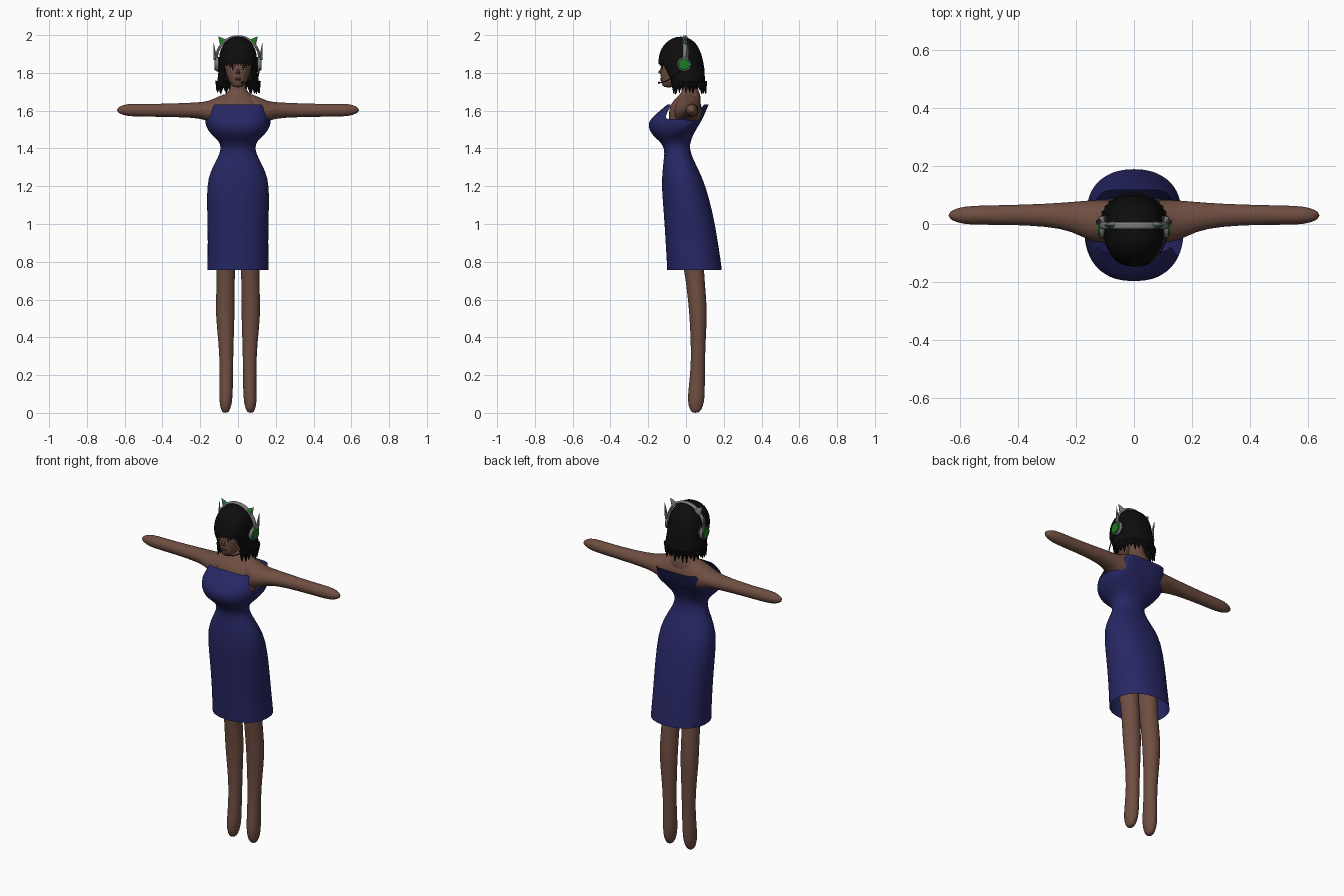
import bpy, bmesh, math, random
from mathutils import Vector
from mathutils.bvhtree import BVHTree

random.seed(4)
if "Cube" in bpy.data.objects:
    bpy.data.objects.remove(bpy.data.objects["Cube"])


def material(name, r, g, b):
    m = bpy.data.materials.new(name)
    m.use_nodes = True
    m.diffuse_color = (r, g, b, 1)
    node = next(n for n in m.node_tree.nodes if n.type == "BSDF_PRINCIPLED")
    node.inputs["Base Color"].default_value = (r, g, b, 1)
    node.inputs["Roughness"].default_value = 0.8
    return m


SKIN = material("brown skin", .16, .077, .054)
BLUE = material("navy dress", .02, .02, .13)
HAIR = material("black hair", .004, .004, .004)
GREY = material("metal grey", .2, .2, .2)
GREEN = material("green", .01, .2, .015)
DARK = material("dark rubber", .015, .015, .015)
LIPS = material("lips", .13, .04, .035)
WHITE = material("eye white", .4, .38, .36)


def add(name, bm, mat, subdiv=0, smooth=True):
    bmesh.ops.recalc_face_normals(bm, faces=bm.faces)
    mesh = bpy.data.meshes.new(name)
    bm.to_mesh(mesh)
    bm.free()
    mesh.materials.append(mat)
    for p in mesh.polygons:
        p.use_smooth = smooth
    ob = bpy.data.objects.new(name, mesh)
    bpy.context.collection.objects.link(ob)
    if subdiv:
        mod = ob.modifiers.new("Smooth", "SUBSURF")
        mod.levels = mod.render_levels = subdiv
    return ob


def power(value, e):
    return math.copysign(abs(value) ** (2 / e), value)


def loft(name, rows, mat, axis="z", n=24, caps=(True, True), skip=None, subdiv=1):
    """Skin rings given as (t, u0, u1, v0, v1, exponent, optional v centre)."""
    bm = bmesh.new()
    rings = []
    for t, u0, u1, v0, v1, e, *mid in rows:
        vc = mid[0] if mid else (v0 + v1) / 2
        ring = []
        for i in range(n):
            a = math.tau * i / n
            c, s = power(math.cos(a), e), power(math.sin(a), e)
            u = (u0 + u1) / 2 + c * (u1 - u0) / 2
            v = vc + s * ((v1 - vc) if s > 0 else (vc - v0))
            ring.append(bm.verts.new((u, v, t) if axis == "z" else (t, u, v)))
        rings.append(ring)
    for lo, hi in zip(rings, rings[1:]):
        for i in range(n):
            k = (i + 1) % n
            quad = (lo[i], lo[k], hi[k], hi[i])
            centre = sum((q.co for q in quad), Vector()) / 4
            if not (skip and skip(centre, math.tau * (i + .5) / n)):
                bm.faces.new(quad)
    for ring, wanted in ((rings[0], caps[0]), (rings[-1], caps[1])):
        if wanted:
            bm.faces.new(ring)
    bmesh.ops.delete(bm, geom=[v for v in bm.verts if not v.link_faces], context="VERTS")
    return add(name, bm, mat, subdiv)


def sym(rows, e=2):
    return [(z, -h, h, f, b, e) for z, h, f, b in rows]


def cone(name, base, tip, r1, r2, mat, sides=16, flat=1.0, smooth=True):
    """Cone or cylinder between two points, optionally flattened along y."""
    base, tip = Vector(base), Vector(tip)
    bm = bmesh.new()
    bmesh.ops.create_cone(bm, cap_ends=True, segments=sides, radius1=r1, radius2=r2,
                          depth=(tip - base).length)
    turn = (tip - base).to_track_quat("Z", "Y").to_matrix()
    for v in bm.verts:
        v.co = turn @ v.co
        v.co.y *= flat
        v.co += (base + tip) / 2
    ob = add(name, bm, mat, 0, False)
    if smooth:
        bpy.context.view_layer.objects.active = ob
        bpy.ops.object.select_all(action="DESELECT")
        ob.select_set(True)
        bpy.ops.object.shade_smooth_by_angle(angle=math.radians(40))
    return ob


def ball(name, centre, size, mat):
    bm = bmesh.new()
    bmesh.ops.create_uvsphere(bm, u_segments=16, v_segments=8, radius=1)
    for v in bm.verts:
        v.co = Vector(centre) + v.co * Vector(size)
    return add(name, bm, mat)


def tube(name, points, radius, mat, scale_y=1):
    cu = bpy.data.curves.new(name, "CURVE")
    cu.dimensions = "3D"
    cu.bevel_depth = radius
    cu.bevel_resolution = 2
    cu.use_fill_caps = True
    sp = cu.splines.new("POLY")
    sp.points.add(len(points) - 1)
    for p, co in zip(sp.points, points):
        p.co = (*co, 1)
    cu.materials.append(mat)
    ob = bpy.data.objects.new(name, cu)
    ob.scale.y = scale_y
    bpy.context.collection.objects.link(ob)
    return ob


# Dress: open tube with the sides cut away under the arms
skirt = [(.757, .163, -.1, .19), (.8, .162, -.102, .185), (.9, .16, -.108, .17),
         (1.05, .163, -.117, .145), (1.2, .167, -.13, .105), (1.28, .147, -.125, .07),
         (1.35, .107, -.117, .035), (1.4, .088, -.112, .018), (1.44, .1, -.14, .025),
         (1.475, .145, -.185, .04)]
bust = [(1.52, .174, -.203, .065, 2.4, 0), (1.555, .173, -.19, .088, 2.6, 0),
        (1.59, .154, -.15, .102, 3.5, 0), (1.632, .135, -.1, .12, 5, 0)]
loft("dress", sym(skirt, 2.2) + [(z, -h, h, f, b, e, m) for z, h, f, b, e, m in bust],
     BLUE, n=36, caps=(False, False),
     skip=lambda c, a: c.z > 1.555 and abs(math.sin(a)) < .5)

# Chest and neck
loft("chest_and_neck", sym([(1.42, .065, -.085, .005), (1.5, .125, -.09, .035),
     (1.58, .13, -.093, .07), (1.635, .12, -.085, .08), (1.675, .085, -.045, .078),
     (1.7, .05, -.02, .07), (1.73, .038, -.02, .058), (1.79, .037, -.02, .055)], 2.2), SKIN)

# Arms and shoulders in one span
arm = [(.05, -.055, .085, 1.49, 1.697), (.1, -.066, .085, 1.51, 1.678),
       (.155, -.06, .082, 1.545, 1.65), (.21, -.026, .077, 1.56, 1.644),
       (.3, -.008, .07, 1.565, 1.64), (.45, -.002, .065, 1.568, 1.635),
       (.56, -.004, .064, 1.568, 1.638), (.61, .003, .057, 1.576, 1.632),
       (.642, .02, .04, 1.594, 1.612)]
loft("arms", [(-x, *r, 2) for x, *r in reversed(arm)] + [(*r, 2) for r in arm], SKIN, "x")

# Legs
leg = [(0, .055, .08, .035, .065), (.015, .042, .09, .02, .082), (.06, .03, .1, .008, .098),
       (.12, .027, .098, .012, .1), (.25, .026, .096, .027, .1), (.38, .023, .104, .025, .104),
       (.52, .018, .119, .018, .112), (.62, .017, .116, .008, .106),
       (.75, .017, .112, -.008, .095), (.9, .012, .12, -.04, .09), (1.05, .005, .12, -.07, .08)]
loft("left_leg", [(*r, 2) for r in leg], SKIN)
loft("right_leg", [(z, -b, -a, f, k, 2) for z, a, b, f, k in leg], SKIN)

# Head with a tapered jaw
head = loft("head", sym([(1.722, .02, -.118, -.07), (1.74, .04, -.13, -.02),
            (1.775, .058, -.135, .04), (1.82, .07, -.136, .06), (1.87, .078, -.132, .07),
            (1.93, .068, -.11, .05), (1.965, .03, -.07, .01)], 2.2), SKIN)
cone("nose", (0, -.118, 1.835), (0, -.14, 1.797), .003, .011, SKIN, 8)
bpy.context.view_layer.update()
face = BVHTree.FromObject(head, bpy.context.evaluated_depsgraph_get())


def feature(name, x, z, sx, sz, mat, lift=0.0):
    hit = face.ray_cast(Vector((x, -1, z)), Vector((0, 1, 0)))[0]
    return ball(name, (x, hit.y - lift, z), (sx, .004, sz), mat)


feature("upper_lip", 0, 1.769, .017, .004, LIPS)
feature("lower_lip", 0, 1.762, .014, .005, LIPS)

# Hair bob: shell with a face opening, then pointed locks along the hem
hair = [(1.735, .113, -.092, .1), (1.78, .107, -.108, .1), (1.815, .103, -.13, .099),
        (1.848, .102, -.147, .094), (1.9, .1, -.144, .083), (1.945, .085, -.122, .062),
        (1.975, .058, -.09, .035), (1.992, .02, -.05, -.005)]
loft("hair", sym(hair, 2.3), HAIR, n=36, caps=(False, True),
     skip=lambda c, a: c.z < 1.848 and c.y < 0 and abs(c.x) < .068)
for i in range(25):
    a = math.radians(-48 + 276 * i / 24)
    out = Vector((math.cos(a) * .104, .004 + math.sin(a) * .091, 0))
    cone("hair_lock", out + Vector((0, 0, 1.755)),
         out * random.uniform(.98, 1.12) + Vector((0, 0, random.uniform(1.685, 1.715))),
         .017, .002, HAIR, 6)
for i in range(9):
    x = (i - 4) * .015
    y = -.026 - .112 * (1 - (x / .105) ** 2) ** .5
    cone("fringe_lock", (x, y, 1.865), (x, y, 1.838), .011, .003, HAIR, 6, .6)

# Headset band
band = [(.113 * math.sin(t), -.003, 1.878 + .114 * math.cos(t))
        for t in (math.radians(-98 + 7 * k) for k in range(29))]
tube("headband", band, .007, GREY, 1.8)

# Mirrored face details and headset parts
for side, s in (("left", 1), ("right", -1)):
    feature(side + "_eye", s * .028, 1.822, .012, .0055, WHITE)
    feature(side + "_iris", s * .028, 1.822, .0055, .0055, DARK, .0015)
    feature(side + "_lash", s * .029, 1.828, .014, .0025, DARK, .001)
    feature(side + "_brow", s * .03, 1.839, .016, .003, HAIR)
    cone(side + "_ear_pad", (s * .085, -.01, 1.845), (s * .106, -.01, 1.845), .04, .04, DARK, 24)
    cone(side + "_ear_cup", (s * .104, -.01, 1.845), (s * .12, -.01, 1.845), .039, .035, GREY, 24)
    cone(side + "_cup_disc", (s * .118, -.01, 1.845), (s * .125, -.01, 1.845), .03, .028, GREEN, 24)
    cone(side + "_fin", (s * .12, .006, 1.87), (s * .13, .012, 1.962), .011, .001, GREY, 8)
    cone(side + "_cat_ear", (s * .073, -.003, 1.956), (s * .104, -.003, 1.993),
         .026, .001, GREY, 12, .45)
    cone(side + "_cat_ear_inset", (s * .077, -.009, 1.96), (s * .1, -.007, 1.988),
         .019, .001, GREEN, 12, .45)

# Microphone on a curved boom
tube("mic_boom", [(.112, -.02, 1.82), (.108, -.06, 1.785), (.09, -.1, 1.758),
                  (.06, -.132, 1.748), (.03, -.143, 1.748)], .003, DARK)
ball("mic_tip", (.026, -.143, 1.748), (.01, .006, .006), DARK)
